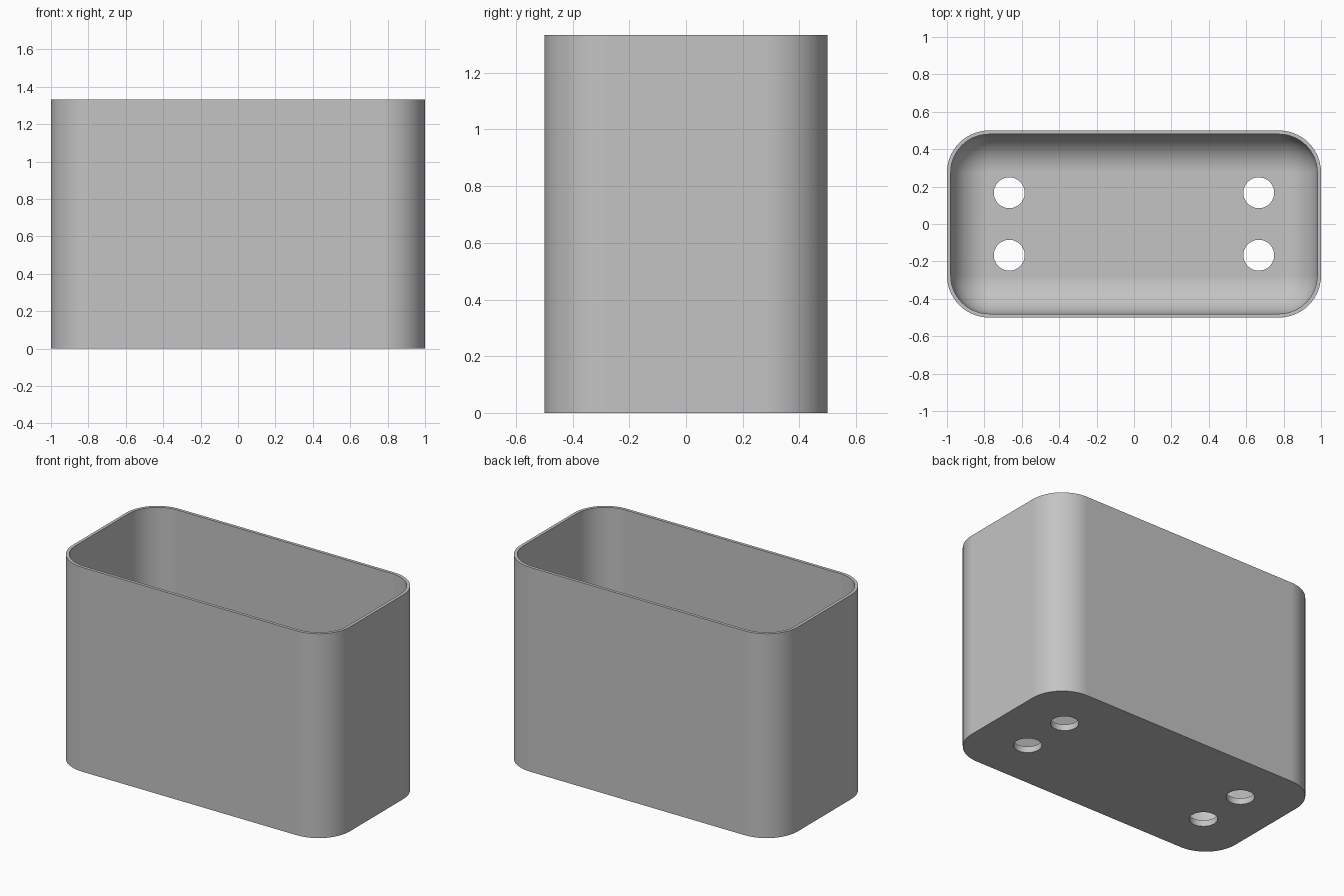
import bpy, bmesh
from math import sin, cos, pi

if "Cube" in bpy.data.objects:
    bpy.data.objects.remove(bpy.data.objects["Cube"])

HEIGHT, WALL, FLOOR = 1.333, 0.02, 0.04
CORNER, FILLET = 0.225, 0.2
STEPS = 14

grey = bpy.data.materials.new("light grey")
grey.use_nodes = True
colour = (0.55, 0.55, 0.55, 1)
grey.diffuse_color = colour
grey.node_tree.nodes["Principled BSDF"].inputs["Base Color"].default_value = colour


def rounded_ring(bm, inset, z):
    """Rounded rectangle, drawn in from the outer outline by inset."""
    r = CORNER - inset
    verts = []
    for q, (sx, sy) in enumerate([(1, 1), (-1, 1), (-1, -1), (1, -1)]):
        for i in range(STEPS + 1):
            a = (q + i / STEPS) * pi / 2
            verts.append(bm.verts.new((sx * (1 - CORNER) + r * cos(a),
                                       sy * (0.5 - CORNER) + r * sin(a), z)))
    return verts


def make_object(name, bm):
    bmesh.ops.recalc_face_normals(bm, faces=bm.faces)
    mesh = bpy.data.meshes.new(name)
    bm.to_mesh(mesh)
    bm.free()
    mesh.materials.append(grey)
    obj = bpy.data.objects.new(name, mesh)
    bpy.context.collection.objects.link(obj)
    return obj


# Open bin: outer wall, rim, inner wall, rounded inner floor edge
bm = bmesh.new()
levels = [(0, 0), (0, HEIGHT), (WALL, HEIGHT)]
for i in range(STEPS + 1):
    a = i / STEPS * pi / 2
    levels.append((WALL + FILLET * (1 - cos(a)), FLOOR + FILLET * (1 - sin(a))))
rings = [rounded_ring(bm, inset, z) for inset, z in levels]
for low, high in zip(rings, rings[1:]):
    n = len(low)
    for i in range(n):
        j = (i + 1) % n
        bm.faces.new((low[i], low[j], high[j], high[i]))
bm.faces.new(rings[0])
bm.faces.new(rings[-1])
bin_body = make_object("bin_body", bm)

# Four drain holes through the floor
bm = bmesh.new()
for x in (-0.667, 0.667):
    for y in (-0.167, 0.167):
        made = bmesh.ops.create_cone(bm, cap_ends=True, segments=48, radius1=0.0825,
                                     radius2=0.0825, depth=0.3)
        bmesh.ops.translate(bm, verts=made["verts"], vec=(x, y, 0))
cutter = make_object("hole_cutter", bm)
cutter.hide_render = True

bpy.ops.object.select_all(action="DESELECT")
bin_body.select_set(True)
bpy.context.view_layer.objects.active = bin_body
cut = bin_body.modifiers.new("drain_holes", "BOOLEAN")
cut.operation = "DIFFERENCE"
cut.solver = "EXACT"
cut.object = cutter
bpy.ops.object.modifier_apply(modifier=cut.name)
bpy.data.objects.remove(cutter)

# Smooth corners with crisp rim and base edges
bpy.ops.object.shade_smooth_by_angle(angle=pi / 6)
weighted = bin_body.modifiers.new("even_shading", "WEIGHTED_NORMAL")
weighted.keep_sharp = True
